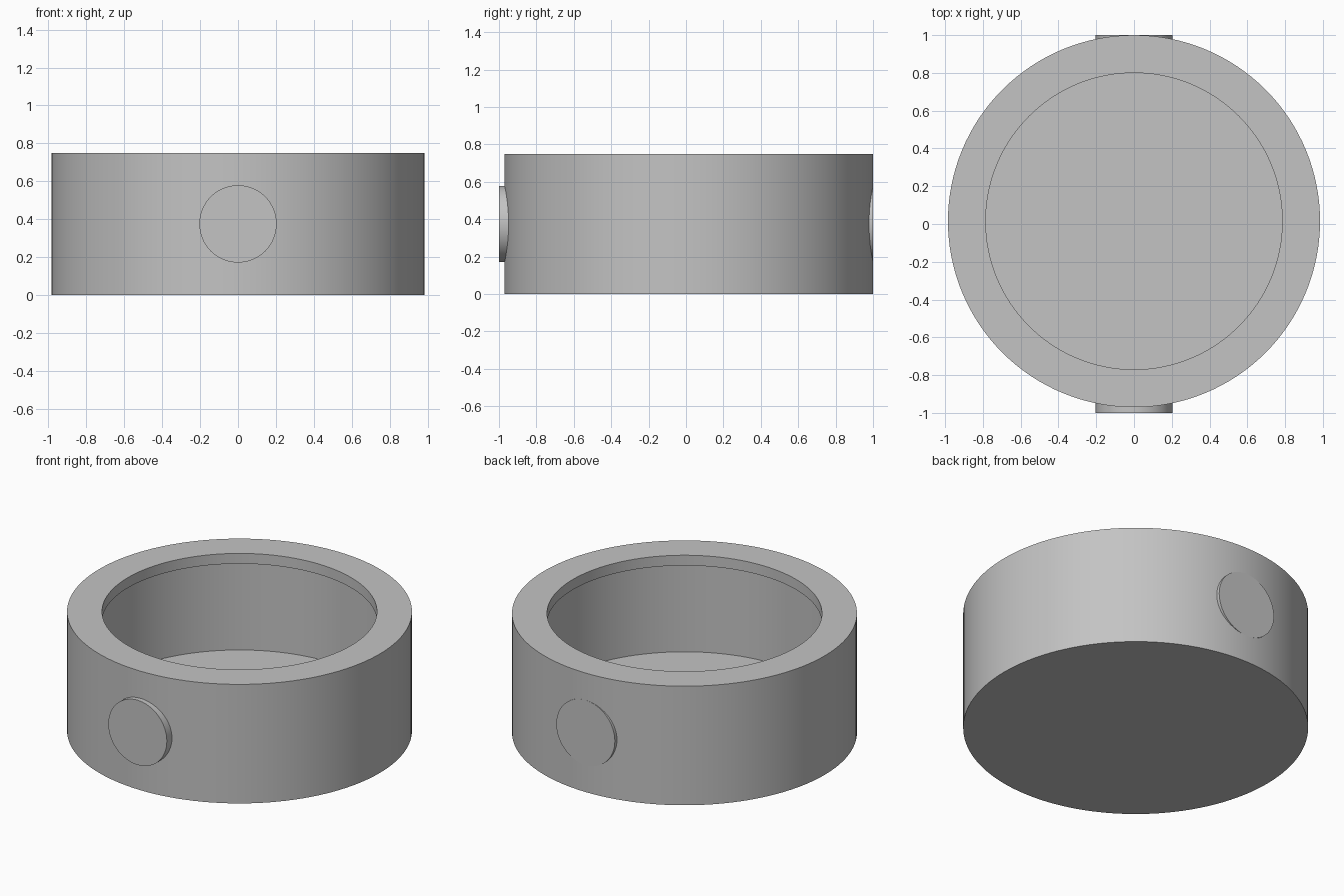
import bpy, bmesh, math
from mathutils import Matrix

if "Cube" in bpy.data.objects:
    bpy.data.objects.remove(bpy.data.objects["Cube"], do_unlink=True)

grey = bpy.data.materials.new("plain grey")
grey.use_nodes = True
grey.diffuse_color = (0.55, 0.55, 0.55, 1)
grey.node_tree.nodes["Principled BSDF"].inputs["Base Color"].default_value = grey.diffuse_color

CENTRE_Y = 0.015
HEIGHT = 0.75
SEGMENTS = 128


def finish(name, bm):
    mesh = bpy.data.meshes.new(name)
    bmesh.ops.recalc_face_normals(bm, faces=bm.faces)
    bm.to_mesh(mesh)
    bm.free()
    mesh.materials.append(grey)
    obj = bpy.data.objects.new(name, mesh)
    bpy.context.collection.objects.link(obj)
    bpy.ops.object.select_all(action="DESELECT")
    obj.select_set(True)
    bpy.context.view_layer.objects.active = obj
    bpy.ops.object.shade_smooth_by_angle(angle=math.radians(30))
    return obj


def lathe(name, profile):
    """Spin a (radius, height) profile around z and cap both ends."""
    bm = bmesh.new()
    rings = []
    for radius, z in profile:
        ring = bmesh.ops.create_circle(bm, segments=SEGMENTS, radius=radius,
                                       matrix=Matrix.Translation((0, CENTRE_Y, z)))
        rings.append(ring["verts"])
    for low, high in zip(rings, rings[1:]):
        for i in range(SEGMENTS):
            j = (i + 1) % SEGMENTS
            bm.faces.new((low[i], low[j], high[j], high[i]))
    bm.faces.new(rings[0])
    bm.faces.new(rings[-1])
    return finish(name, bm)


def side_boss(name, y_outer, y_inner):
    """Round boss lying along y, its inner end buried in the wall."""
    bm = bmesh.new()
    place = Matrix.Translation((0, (y_outer + y_inner) / 2, HEIGHT / 2))
    bmesh.ops.create_cone(bm, cap_ends=True, segments=64, radius1=0.204, radius2=0.204,
                          depth=abs(y_outer - y_inner),
                          matrix=place @ Matrix.Rotation(math.pi / 2, 4, "X"))
    return finish(name, bm)


# Hollow cup with an inward lip around the opening
lathe("round_housing", [(0.985, 0), (0.985, HEIGHT), (0.785, HEIGHT),
                        (0.785, HEIGHT - 0.065), (0.885, HEIGHT - 0.065), (0.885, 0.095)])

# Bosses on the front and back of the wall
side_boss("front_boss", -1.0, -0.9)
side_boss("back_boss", 1.0, 0.93)
